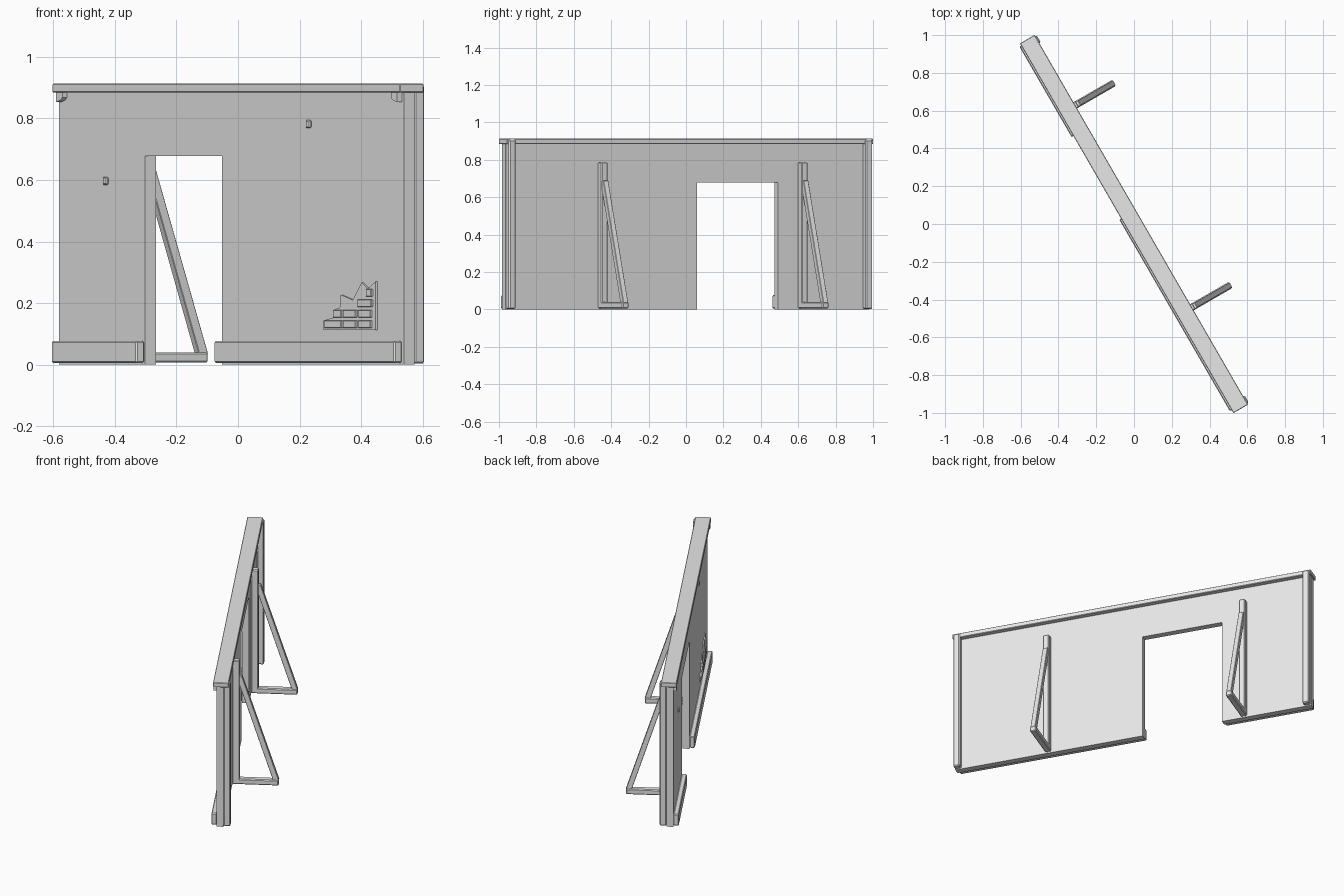
import bpy, bmesh, math
from mathutils import Matrix

cube = bpy.data.objects.get("Cube")
if cube:
    bpy.data.objects.remove(cube, do_unlink=True)

grey = bpy.data.materials.new("plain_grey")
grey.use_nodes = True
grey.diffuse_color = (0.8, 0.8, 0.8, 1)
grey.node_tree.nodes["Principled BSDF"].inputs["Base Color"].default_value = (0.8, 0.8, 0.8, 1)

# The whole wall stands turned about the vertical axis
TURN = Matrix.Rotation(math.radians(-60), 4, 'Z')
FRONT, BACK = -0.025, 0.015


def prism(name, outline, start, end, along='y', bevel=0):
    """Extrude an outline: (x, z) points along y, or (y, z) points along x."""
    bm = bmesh.new()
    if along == 'y':
        verts = [bm.verts.new((a, start, z)) for a, z in outline]
        step = (0, end - start, 0)
    else:
        verts = [bm.verts.new((start, a, z)) for a, z in outline]
        step = (end - start, 0, 0)
    face = bm.faces.new(verts)
    new = bmesh.ops.extrude_face_region(bm, geom=[face])["geom"]
    bmesh.ops.translate(bm, vec=step, verts=[g for g in new if isinstance(g, bmesh.types.BMVert)])
    bmesh.ops.recalc_face_normals(bm, faces=bm.faces[:])
    mesh = bpy.data.meshes.new(name)
    bm.to_mesh(mesh)
    bm.free()
    mesh.materials.append(grey)
    obj = bpy.data.objects.new(name, mesh)
    bpy.context.collection.objects.link(obj)
    obj.matrix_world = TURN
    if bevel:
        mod = obj.modifiers.new("edge_chamfer", 'BEVEL')
        mod.width = bevel
        mod.segments = 1
    return obj


def box(name, x, y, z, bevel=0):
    outline = [(x[0], z[0]), (x[1], z[0]), (x[1], z[1]), (x[0], z[1])]
    return prism(name, outline, y[0], y[1], 'y', bevel)


# Wall panel with doorway, and its top rail
DOOR_L, DOOR_R, DOOR_H, END = -0.56, -0.06, 0.678, 1.122
prism("wall_panel", [(-END, 0), (DOOR_L, 0), (DOOR_L, DOOR_H), (DOOR_R, DOOR_H),
                     (DOOR_R, 0), (END, 0), (END, 0.89), (-END, 0.89)], FRONT, BACK)
box("top_rail", (-1.13, 1.13), (-0.045, 0.045), (0.884, 0.913), 0.003)

# Skirting boards on the front
box("skirting_right", (-1.117, DOOR_L - 0.004), (-0.056, FRONT), (0.005, 0.077), 0.005)
box("skirting_left", (DOOR_R, 1.112), (-0.056, FRONT), (0.005, 0.077), 0.005)

# End posts on the back, small brackets under the rail on the front
for side, label in ((-1, "right"), (1, "left")):
    box("end_post_" + label, sorted((side * 1.08, side * END)), (BACK, 0.054), (0.003, 0.908), 0.006)
    prism("rail_bracket_" + label,
          [(side * 1.068, 0.886), (side * 1.068, 0.868), (side * 1.08, 0.86),
           (side * 1.108, 0.853), (side * 1.108, 0.886)], -0.043, FRONT)

# Triangular braces on the back
for x, label in ((-0.70, "right"), (0.535, "left")):
    box("brace_upright_" + label, (x - 0.019, x + 0.019), (BACK, 0.058), (0.008, 0.787), 0.005)
    box("brace_foot_" + label, (x - 0.019, x + 0.019), (BACK, 0.282), (0.006, 0.04), 0.005)
    prism("brace_strut_" + label,
          [(0.25, 0.035), (0.284, 0.035), (0.07, 0.69), (0.052, 0.69), (0.052, 0.645)],
          x - 0.015, x + 0.015, 'x', 0.002)

# Patch of bare brickwork with a broken edge
prism("brick_patch", [(0.611, 0.112), (0.949, 0.112), (0.949, 0.27), (0.897, 0.247),
                      (0.857, 0.267), (0.80, 0.21), (0.721, 0.227), (0.715, 0.185),
                      (0.676, 0.178), (0.672, 0.152), (0.611, 0.144)], -0.031, FRONT)
rows = [(0.119, [(0.625, 0.735), (0.745, 0.83), (0.845, 0.925)]),
        (0.153, [(0.68, 0.735), (0.745, 0.83), (0.845, 0.925)]),
        (0.187, [(0.84, 0.93)]),
        (0.221, [(0.895, 0.93)])]
for z, spans in rows:
    for span in spans:
        box("brick", span, (-0.038, FRONT), (z, z + 0.025), 0.002)

# Small pegs on the front
for x, z in ((-0.81, 0.597), (0.51, 0.782)):
    box("wall_peg", (x - 0.014, x + 0.014), (-0.034, FRONT), (z - 0.013, z + 0.013), 0.004)
